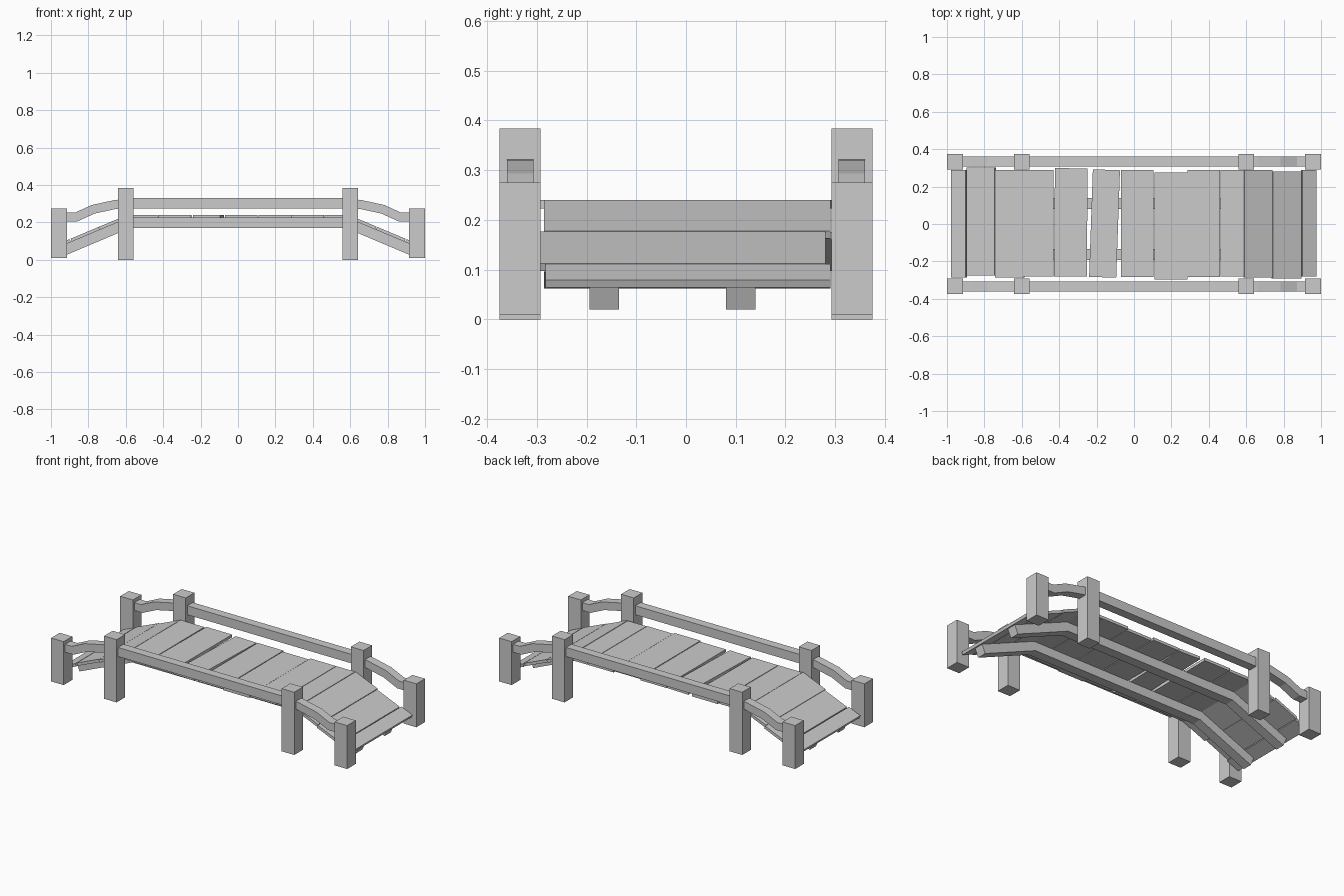
import bpy, bmesh, math
from mathutils import Matrix, Vector

if "Cube" in bpy.data.objects:
    bpy.data.objects.remove(bpy.data.objects["Cube"])


def finish(name, bm):
    bmesh.ops.recalc_face_normals(bm, faces=bm.faces)
    me = bpy.data.meshes.new(name)
    bm.to_mesh(me)
    bm.free()
    ob = bpy.data.objects.new(name, me)
    bpy.context.collection.objects.link(ob)
    return ob


def box(name, center, size, rot=None):
    bm = bmesh.new()
    bmesh.ops.create_cube(bm, size=1)
    m = Matrix.Translation(center) @ (rot or Matrix()) @ Matrix.Diagonal((*size, 1))
    bmesh.ops.transform(bm, matrix=m, verts=bm.verts)
    return finish(name, bm)


def beam(name, path, y, width, height):
    """Sweep a rectangular section along an (x, z) path with mitred bends."""
    pts = [Vector(p) for p in path]
    bm = bmesh.new()
    rings = []
    for i, p in enumerate(pts):
        a = (p - pts[i - 1]).normalized() if i else (pts[1] - p).normalized()
        b = (pts[i + 1] - p).normalized() if i < len(pts) - 1 else a
        t = (a + b).normalized()
        n = Vector((-t.y, t.x)) * (height / 2 / t.dot(a))
        rings.append([bm.verts.new((p.x + s * n.x, y + w * width / 2, p.y + s * n.y))
                      for s, w in ((-1, -1), (-1, 1), (1, 1), (1, -1))])
    for r, q in zip(rings, rings[1:]):
        for k in range(4):
            bm.faces.new((r[k], r[(k + 1) % 4], q[(k + 1) % 4], q[k]))
    bm.faces.new(rings[0])
    bm.faces.new(rings[-1])
    return finish(name, bm)


# Posts and handrails on both sides
for side, sy in (("front", -1), ("back", 1)):
    y = sy * 0.3335
    for end, sx in (("left", -1), ("right", 1)):
        box(f"{side}_{end}_outer_post", (sx * 0.9575, y, 0.1425), (0.085, 0.083, 0.265))
        box(f"{side}_{end}_inner_post", (sx * 0.6, y, 0.1915), (0.085, 0.083, 0.383))
        rail = [(0.61, 0.301), (0.66, 0.295), (0.775, 0.27), (0.865, 0.229), (0.95, 0.229)]
        beam(f"{side}_{end}_curved_rail", [(sx * x, z) for x, z in rail][::sx], y, 0.053, 0.048)
    box(f"{side}_middle_rail", (0, y, 0.302), (1.19, 0.053, 0.055))

# Bent stringers under the deck
bend = [(-0.945, 0.045), (-0.585, 0.197), (0.585, 0.197), (0.945, 0.045)]
for name, y in (("front_stringer", -0.164), ("back_stringer", 0.11)):
    beam(name, bend, y, 0.059, 0.056)

# Flat deck planks: x range, y range, yaw in degrees
T = 0.017
flat = [(-0.59, -0.43, -0.28, 0.29, 0), (-0.425, -0.25, -0.28, 0.298, -0.4),
        (-0.23, -0.085, -0.285, 0.29, -2), (-0.07, 0.105, -0.284, 0.289, 0),
        (0.11, 0.285, -0.297, 0.275, 0), (0.286, 0.46, -0.284, 0.29, 0),
        (0.463, 0.588, -0.28, 0.29, 0)]
for i, (x0, x1, y0, y1, yaw) in enumerate(flat):
    box(f"deck_plank_{i + 1}", ((x0 + x1) / 2, (y0 + y1) / 2, 0.24 - T / 2),
        (x1 - x0, y1 - y0, T), Matrix.Rotation(math.radians(yaw), 4, 'Z'))

# Sloped ramp planks: side, x range (distance from centre), y range
SLOPE = math.atan(0.42)
ramp = [(1, 0.592, 0.74, -0.285, 0.29), (1, 0.743, 0.896, -0.292, 0.28),
        (1, 0.9, 0.975, -0.282, 0.29), (-1, 0.592, 0.743, -0.285, 0.29),
        (-1, 0.745, 0.895, -0.275, 0.301), (-1, 0.9, 0.978, -0.285, 0.29)]
for i, (s, x0, x1, y0, y1) in enumerate(ramp):
    xm = (x0 + x1) / 2
    top = 0.24 - 0.42 * (xm - 0.592)
    n = Vector((s * math.sin(SLOPE), 0, math.cos(SLOPE)))
    c = Vector((s * xm, (y0 + y1) / 2, top)) - n * (T / 2)
    box(f"ramp_plank_{i + 1}", c, ((x1 - x0) / math.cos(SLOPE), y1 - y0, T),
        Matrix.Rotation(s * SLOPE, 4, 'Y'))
